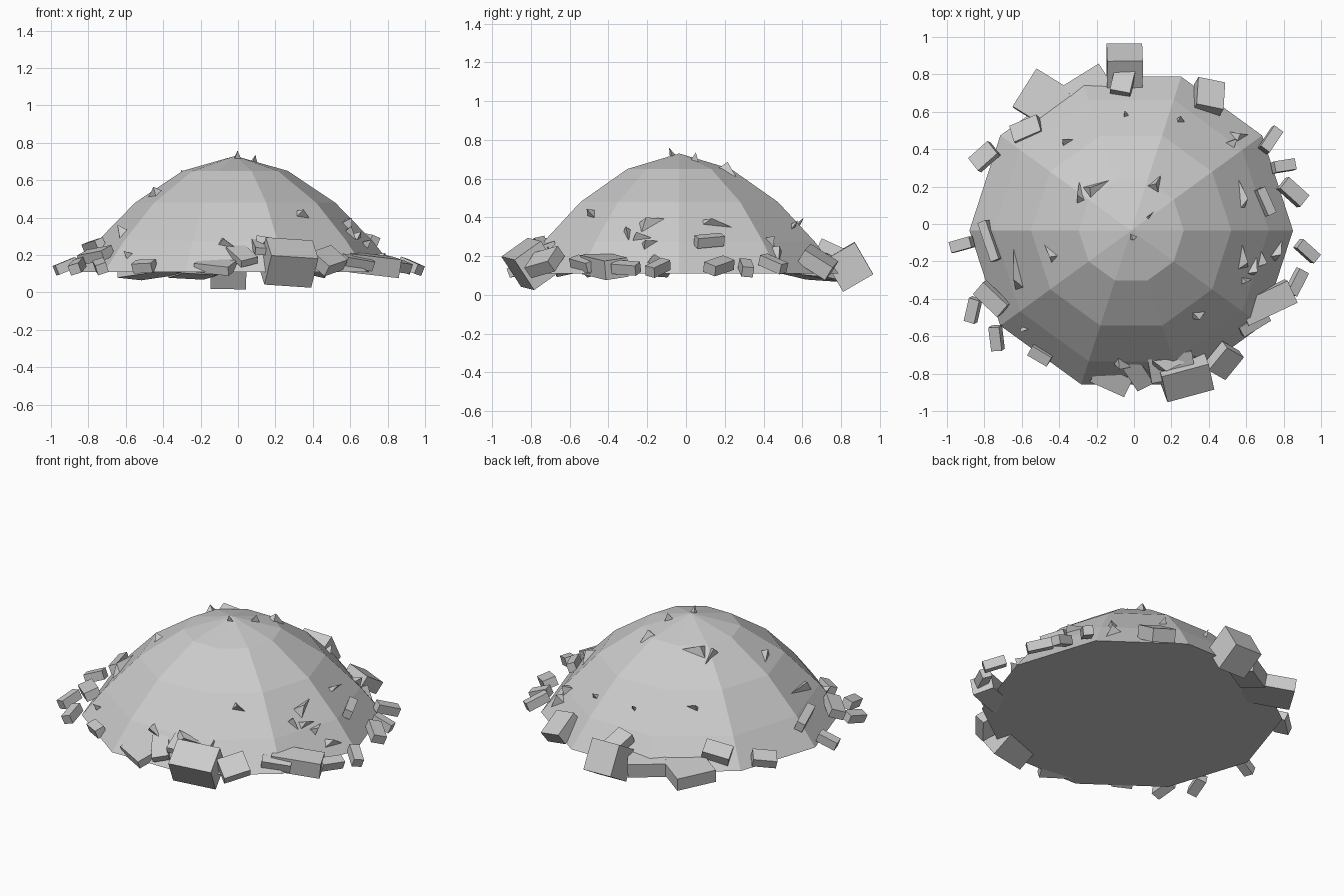
import bpy, bmesh, math, random
from mathutils import Matrix, Vector

random.seed(4)
CX, CY, SIDES = -0.015, -0.035, 10
PROFILE = [(0, 0.73), (0.281, 0.65), (0.535, 0.48), (0.735, 0.275), (0.865, 0.11)]


def finish(bm, name):
    bmesh.ops.recalc_face_normals(bm, faces=bm.faces)
    mesh = bpy.data.meshes.new(name)
    bm.to_mesh(mesh)
    bm.free()
    obj = bpy.data.objects.new(name, mesh)
    bpy.context.collection.objects.link(obj)
    return obj


def surface(x, y):
    """Height and outward slope angle of the faceted mound at x, y."""
    dx, dy = x - CX, y - CY
    half = math.pi / SIDES
    a = math.atan2(dy, dx) % (2 * half) - half
    r = math.hypot(dx, dy) * math.cos(a) / math.cos(half)
    for (r0, z0), (r1, z1) in zip(PROFILE, PROFILE[1:]):
        if r <= r1:
            break
    slope = (z0 - z1) / (r1 - r0)
    return z0 - slope * (r - r0), math.degrees(math.atan(slope))


def pose(x, y, z, size, yaw, tilt):
    """Tilt leans the piece's top outward from the mound centre."""
    axis = Vector((-(y - CY), x - CX, 0)).normalized()
    return (Matrix.Translation((x, y, z)) @ Matrix.Rotation(math.radians(tilt), 4, axis)
            @ Matrix.Rotation(math.radians(yaw), 4, 'Z') @ Matrix.Diagonal((*size, 1)))


# Mound: ten-sided faceted dome with a flat underside
bm = bmesh.new()
apex = bm.verts.new((CX, CY, PROFILE[0][1]))
rings = [[bm.verts.new((CX + r * math.cos(i * math.tau / SIDES),
                        CY + r * math.sin(i * math.tau / SIDES), z)) for i in range(SIDES)]
         for r, z in PROFILE[1:]]
for i in range(SIDES):
    j = (i + 1) % SIDES
    bm.faces.new((apex, rings[0][i], rings[0][j]))
    for a, b in zip(rings, rings[1:]):
        bm.faces.new((a[i], b[i], b[j], a[j]))
bm.faces.new(rings[-1][::-1])
finish(bm, "mound")

# Large slabs around the rim: x, y, z, width, depth, thickness, yaw, tilt
slabs = [
    (0.27, -0.80, 0.16, 0.26, 0.17, 0.19, 14, 35),
    (0.20, -0.76, 0.24, 0.24, 0.14, 0.04, 10, 20),
    (0.48, -0.73, 0.17, 0.13, 0.16, 0.07, -35, 40),
    (0.71, -0.42, 0.15, 0.29, 0.13, 0.10, 25, 10),
    (0.40, 0.68, 0.17, 0.15, 0.17, 0.08, -8, 35),
    (-0.05, 0.84, 0.145, 0.19, 0.18, 0.19, 0, -30),
    (-0.06, 0.76, 0.23, 0.11, 0.14, 0.06, -12, 25),
    (-0.46, 0.65, 0.13, 0.29, 0.24, 0.08, -32, 8),
    (-0.24, 0.73, 0.13, 0.22, 0.15, 0.09, 32, 10),
    (-0.57, 0.50, 0.20, 0.16, 0.10, 0.07, 20, 30),
    (-0.12, -0.83, 0.14, 0.20, 0.11, 0.05, -25, 20),
    (0.02, -0.80, 0.20, 0.10, 0.17, 0.04, 30, 30),
]
bm = bmesh.new()
for x, y, z, w, d, t, yaw, tilt in slabs:
    bmesh.ops.create_cube(bm, size=1, matrix=pose(x, y, z, (w, d, t), yaw, tilt))
finish(bm, "rim_slabs")

# Small bricks scattered near the rim: x, y, z, length, width, yaw
bricks = [
    (0.87, -0.31, 0.14, 0.14, 0.06, 62), (0.925, -0.145, 0.14, 0.13, 0.06, -40),
    (0.85, 0.17, 0.15, 0.15, 0.08, -40), (0.80, 0.31, 0.14, 0.12, 0.06, 10),
    (0.73, 0.45, 0.16, 0.14, 0.06, 55), (-0.80, 0.36, 0.17, 0.14, 0.09, 40),
    (-0.92, -0.11, 0.14, 0.12, 0.06, 15), (-0.77, -0.09, 0.25, 0.22, 0.05, 110),
    (-0.76, -0.40, 0.20, 0.18, 0.09, -42), (-0.86, -0.46, 0.14, 0.13, 0.06, 75),
    (-0.735, -0.61, 0.14, 0.13, 0.06, 95), (-0.50, -0.70, 0.14, 0.12, 0.06, -30),
    (0.70, 0.12, 0.28, 0.15, 0.05, 115), (0.64, -0.53, 0.16, 0.17, 0.06, 30),
]
bm = bmesh.new()
for x, y, z, length, width, yaw in bricks:
    bmesh.ops.create_cube(bm, size=1, matrix=pose(x, y, z, (length, width, 0.055), yaw, 22))
finish(bm, "small_bricks")

# Pointed shards poking through the slope: x, y, length, width, yaw
shards = [
    (-0.45, -0.15, 0.11, 0.08, 130), (-0.63, -0.22, 0.28, 0.07, 95),
    (-0.29, 0.17, 0.12, 0.06, 100), (-0.19, 0.20, 0.16, 0.11, 30),
    (0.12, 0.22, 0.10, 0.10, 60), (0.25, 0.55, 0.05, 0.04, 0),
    (0.53, 0.44, 0.08, 0.06, 50), (0.57, 0.17, 0.19, 0.04, 95),
    (0.35, -0.48, 0.09, 0.06, 10), (0.58, -0.16, 0.17, 0.08, 100),
    (0.64, -0.22, 0.12, 0.06, 70), (0.77, -0.13, 0.14, 0.06, 60),
    (0.57, 0.47, 0.12, 0.10, 20), (0.60, -0.30, 0.08, 0.06, 0),
    (-0.35, 0.44, 0.08, 0.03, 20), (0.00, -0.07, 0.04, 0.04, 0),
    (0.09, 0.05, 0.06, 0.02, 45), (0.22, -0.74, 0.24, 0.08, 8),
    (-0.05, -0.75, 0.12, 0.07, -30), (-0.58, -0.56, 0.05, 0.03, 0),
    (-0.04, 0.58, 0.03, 0.03, 0), (0.68, -0.18, 0.10, 0.06, 100),
]
bm = bmesh.new()
for x, y, length, width, yaw in shards:
    z, slope = surface(x, y)
    m = pose(x, y, z, (length, width, 0.06), yaw, slope + random.uniform(-12, 12))
    pts = [(-0.5, -0.5, -0.3), (-0.5, 0.5, -0.3), (0.5, 0, -0.1), (-0.25, 0, 0.7)]
    v = [bm.verts.new(m @ Vector(p)) for p in pts]
    for tri in ((0, 1, 2), (0, 1, 3), (1, 2, 3), (0, 2, 3)):
        bm.faces.new([v[i] for i in tri])
finish(bm, "slope_shards")
